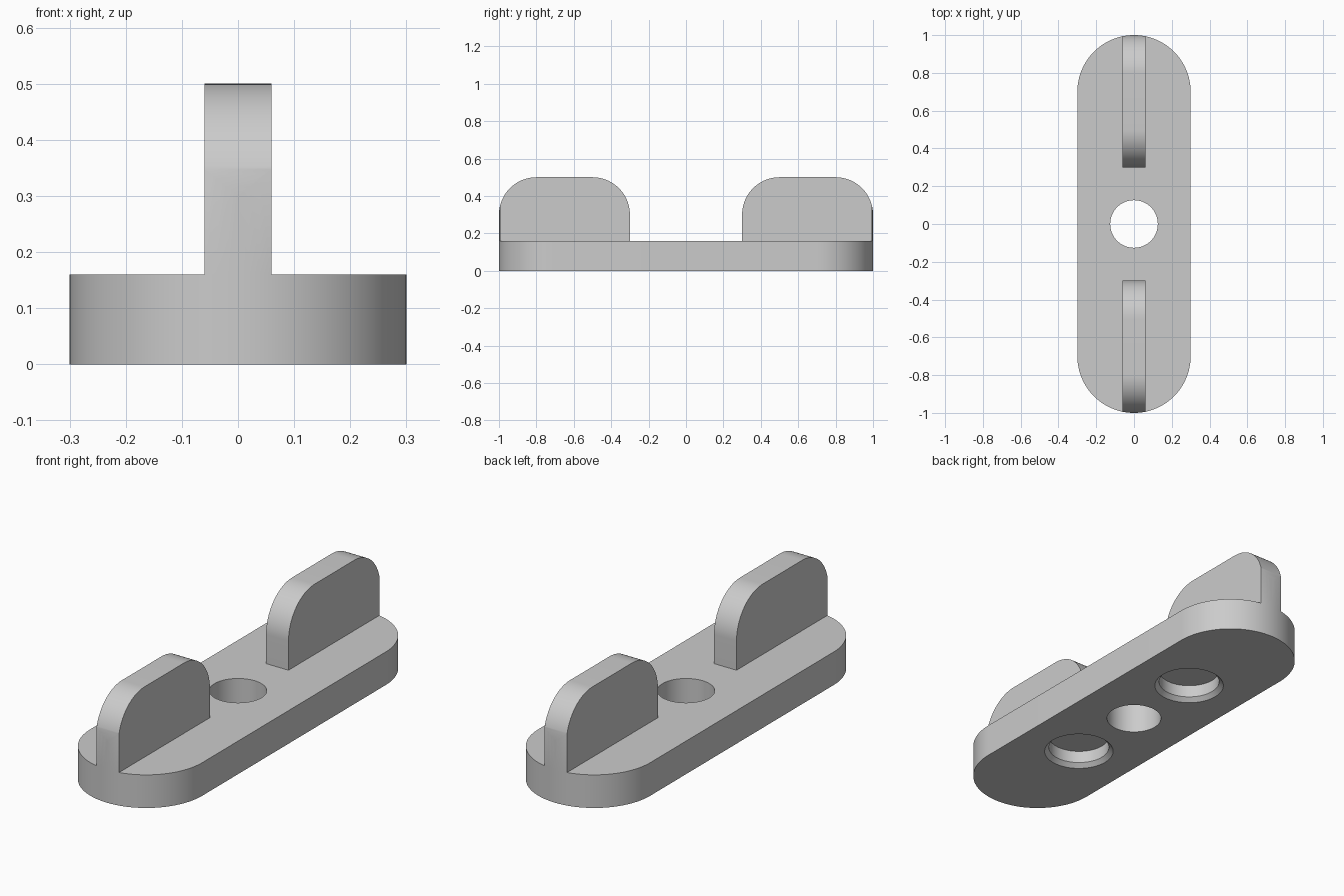
import bpy, bmesh, math

if "Cube" in bpy.data.objects:
    bpy.data.objects.remove(bpy.data.objects["Cube"])

BASE_H, FIN_TOP, HALF_W, ARC_Y = 0.16, 0.50, 0.30, 0.70

grey = bpy.data.materials.new("grey")
grey.diffuse_color = (0.6, 0.6, 0.6, 1)
grey.use_nodes = True
grey.node_tree.nodes["Principled BSDF"].inputs["Base Color"].default_value = grey.diffuse_color


def arc(cx, cy, r, a0, a1, n):
    """Points on an arc, angles in degrees."""
    return [(cx + r * math.cos(math.radians(a0 + (a1 - a0) * i / n)),
             cy + r * math.sin(math.radians(a0 + (a1 - a0) * i / n))) for i in range(n + 1)]


def add_object(name, bm):
    bmesh.ops.recalc_face_normals(bm, faces=bm.faces)
    mesh = bpy.data.meshes.new(name)
    bm.to_mesh(mesh)
    bm.free()
    mesh.materials.append(grey)
    obj = bpy.data.objects.new(name, mesh)
    bpy.context.collection.objects.link(obj)
    return obj


def extrude(name, points, offset):
    """Extrude a closed 3D outline along offset."""
    bm = bmesh.new()
    face = bm.faces.new([bm.verts.new(p) for p in points])
    new = bmesh.ops.extrude_face_region(bm, geom=[face])["geom"]
    bmesh.ops.translate(bm, vec=offset, verts=[v for v in new if isinstance(v, bmesh.types.BMVert)])
    return add_object(name, bm)


def turned(name, y, profile, n=64):
    """Closed round solid from stacked (radius, z) rings."""
    bm = bmesh.new()
    rings = [[bm.verts.new((px, py, z)) for px, py in arc(0, y, r, 0, 360, n)[:-1]]
             for r, z in profile]
    for low, high in zip(rings, rings[1:]):
        for i in range(n):
            j = (i + 1) % n
            bm.faces.new((low[i], low[j], high[j], high[i]))
    bm.faces.new(rings[0])
    bm.faces.new(rings[-1])
    return add_object(name, bm)


def stadium(name, z0, z1):
    outline = arc(0, ARC_Y, HALF_W, 0, 180, 48) + arc(0, -ARC_Y, HALF_W, 180, 360, 48)
    return extrude(name, [(x, y, z0) for x, y in outline], (0, 0, z1 - z0))


def boolean(obj, cutter, operation):
    """Bake a boolean and discard the cutter."""
    mod = obj.modifiers.new("cut", 'BOOLEAN')
    mod.operation, mod.object, mod.solver = operation, cutter, 'EXACT'
    bpy.context.view_layer.update()
    evaluated = obj.evaluated_get(bpy.context.evaluated_depsgraph_get())
    mesh = bpy.data.meshes.new_from_object(evaluated)
    obj.modifiers.clear()
    obj.data = mesh
    bpy.data.objects.remove(cutter)


# Rounded base plate with a through hole and two chamfered blind pockets
base = stadium("base_plate", 0, BASE_H)
boolean(base, turned("hole_cutter", 0, [(0.126, -0.1), (0.126, 0.3)]), 'DIFFERENCE')
for side in (-1, 1):
    pocket = [(0.18, -0.02), (0.14, 0.02), (0.14, 0.08)]
    boolean(base, turned("pocket_cutter", side * 0.40, pocket), 'DIFFERENCE')

# Upright fins with rounded top corners, trimmed to the base outline
parts = [base]
for side, name in ((-1, "front_fin"), (1, "back_fin")):
    profile = [(0.30, BASE_H), (1.02, BASE_H), (1.02, 0.30)]
    profile += arc(0.80, 0.30, 0.20, 0, 90, 24) + arc(0.50, 0.30, 0.20, 90, 180, 24)
    fin = extrude(name, [(-0.06, side * y, z) for y, z in profile], (0.12, 0, 0))
    boolean(fin, stadium("trim", 0, 0.7), 'INTERSECT')
    parts.append(fin)

# Smooth curved walls, keep hard edges
for obj in parts:
    bpy.ops.object.select_all(action='DESELECT')
    obj.select_set(True)
    bpy.context.view_layer.objects.active = obj
    bpy.ops.object.shade_smooth_by_angle(angle=math.radians(30))
